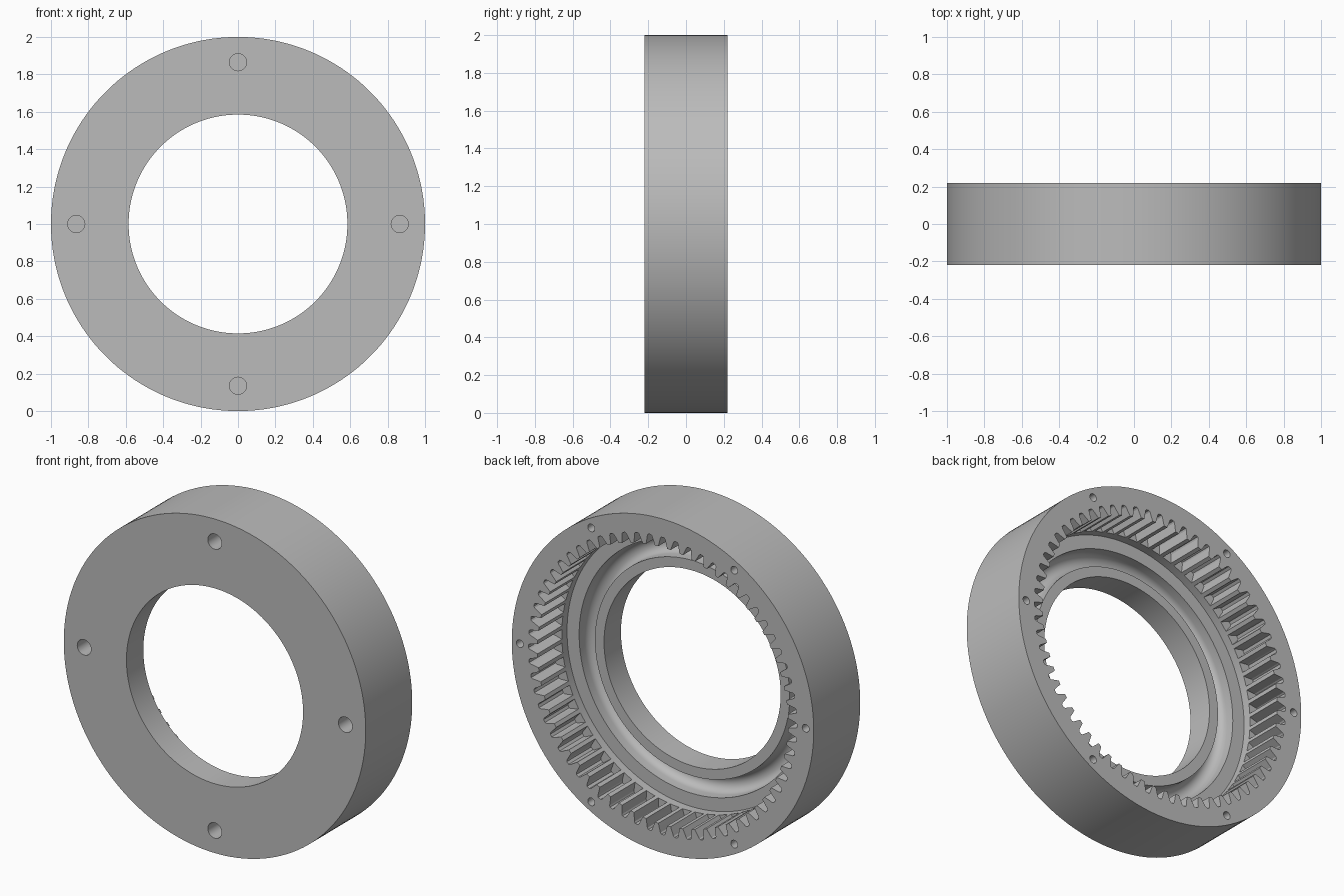
import bpy, bmesh
from math import sin, cos, pi, tau

if "Cube" in bpy.data.objects:
    bpy.data.objects.remove(bpy.data.objects["Cube"])

FRONT, BACK = -0.22, 0.22
SEGMENTS = 180
TEETH = 64
TIP, ROOT = 0.83, 0.89
SHOULDER = -0.01     # depth where the teeth end
LEDGE = -0.06        # inner flat ring and hub lip

grey = bpy.data.materials.new("machined grey")
grey.use_nodes = True
grey.diffuse_color = (0.5, 0.5, 0.5, 1)
grey.node_tree.nodes["Principled BSDF"].inputs["Base Color"].default_value = (0.5, 0.5, 0.5, 1)


def on_axis(r, a, y):
    """Point at radius r and angle a about the ring's horizontal axis."""
    return (r * cos(a), y, 1 + r * sin(a))


def make_object(name, bm):
    bmesh.ops.recalc_face_normals(bm, faces=bm.faces)
    mesh = bpy.data.meshes.new(name)
    bm.to_mesh(mesh)
    bm.free()
    obj = bpy.data.objects.new(name, mesh)
    mesh.materials.append(grey)
    bpy.context.collection.objects.link(obj)
    return obj


def lathe(name, profile):
    """Revolve a closed (radius, y) profile."""
    bm = bmesh.new()
    rings = [[bm.verts.new(on_axis(r, tau * i / SEGMENTS, y)) for r, y in profile]
             for i in range(SEGMENTS)]
    n = len(profile)
    for i in range(SEGMENTS):
        a, b = rings[i], rings[(i + 1) % SEGMENTS]
        for j in range(n):
            k = (j + 1) % n
            bm.faces.new((a[j], a[k], b[k], b[j]))
    return make_object(name, bm)


def add_prism(bm, outline, y0, y1):
    """Extrude an (x, z) outline along the axis."""
    a = [bm.verts.new((x, y0, z)) for x, z in outline]
    b = [bm.verts.new((x, y1, z)) for x, z in outline]
    bm.faces.new(a)
    bm.faces.new(b[::-1])
    for i in range(len(a)):
        j = (i + 1) % len(a)
        bm.faces.new((a[i], b[i], b[j], a[j]))


def add_holes(bm, count, ring_radius, hole_radius, y0, y1):
    for i in range(count):
        cx, _, cz = on_axis(ring_radius, tau * i / count, 0)
        add_prism(bm, [(cx + hole_radius * cos(tau * k / 32), cz + hole_radius * sin(tau * k / 32))
                       for k in range(32)], y0, y1)


def cut(target, bm, name):
    cutter = make_object(name, bm)
    cutter.hide_render = True
    mod = target.modifiers.new(name, "BOOLEAN")
    mod.operation = "DIFFERENCE"
    mod.solver = "EXACT"
    mod.object = cutter
    bpy.context.view_layer.objects.active = target
    bpy.ops.object.modifier_apply(modifier=name)
    bpy.data.objects.remove(cutter)


# Housing ring: bore, ledge, round-bottomed bearing groove and hub lip
GROOVE_OUT, GROOVE_IN = 0.75, 0.645
mid, rad = (GROOVE_OUT + GROOVE_IN) / 2, (GROOVE_OUT - GROOVE_IN) / 2
groove = [(mid + rad * cos(pi * k / 12), LEDGE - 0.05 - rad * sin(pi * k / 12)) for k in range(13)]
housing = lathe("ring_gear_housing", [
    (1.0, FRONT), (1.0, BACK), (TIP, BACK), (TIP, LEDGE), (GROOVE_OUT, LEDGE),
    *groove, (GROOVE_IN, LEDGE), (0.585, LEDGE), (0.585, FRONT)])

# Internal teeth: slots cut outward from the bore
pitch = tau / TEETH
slot = [(0.80, -0.46), (TIP, -0.36), (0.86, -0.25), (0.882, -0.18), (ROOT, -0.10)]
slot += [(r, -f) for r, f in reversed(slot)]
outline = []
for t in range(TEETH):
    for r, f in slot:
        x, _, z = on_axis(r, (t + f) * pitch, 0)
        outline.append((x, z))
bm = bmesh.new()
add_prism(bm, outline, SHOULDER, BACK + 0.1)
cut(housing, bm, "tooth_cutter")

# Blind mounting holes, four in front and six at the back
bm = bmesh.new()
add_holes(bm, 4, 0.865, 0.046, FRONT - 0.1, FRONT + 0.12)
add_holes(bm, 6, 0.947, 0.023, BACK - 0.12, BACK + 0.1)
cut(housing, bm, "hole_cutter")

# Smooth curved walls, sharp edges
bpy.ops.object.select_all(action="DESELECT")
housing.select_set(True)
bpy.context.view_layer.objects.active = housing
bpy.ops.object.shade_smooth_by_angle(angle=pi / 7)
